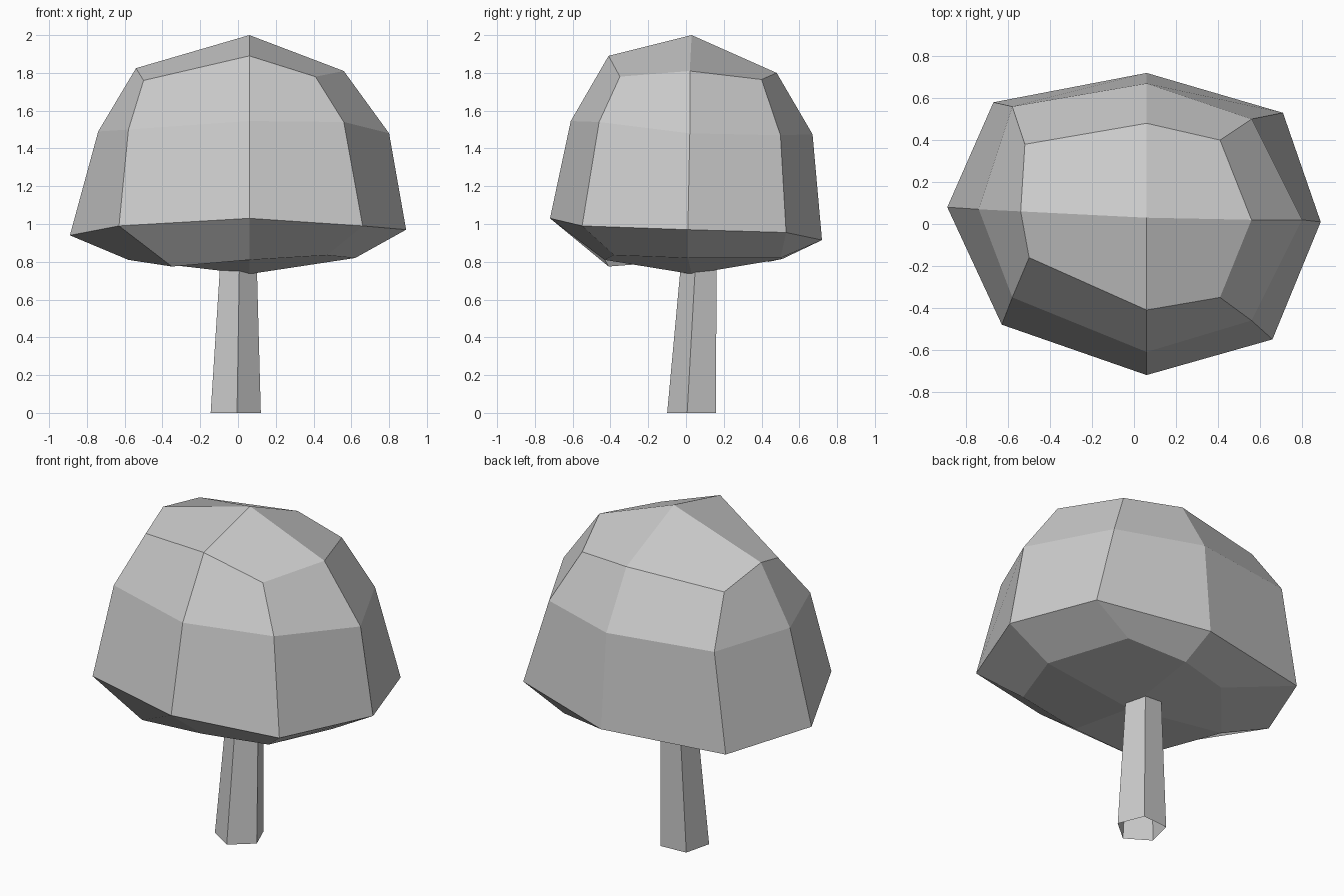
import bpy
import bmesh
from math import cos, sin, radians

cube = bpy.data.objects.get("Cube")
if cube:
    bpy.data.objects.remove(cube, do_unlink=True)

# One plain grey for the whole model
grey = bpy.data.materials.new("plain_grey")
grey.use_nodes = True
grey.diffuse_color = (0.6, 0.6, 0.6, 1)
shader = next(n for n in grey.node_tree.nodes if n.type == 'BSDF_PRINCIPLED')
shader.inputs["Base Color"].default_value = grey.diffuse_color


def add_object(name, bm):
    """Turn a bmesh into a flat-shaded object with the grey material."""
    mesh = bpy.data.meshes.new(name)
    bm.to_mesh(mesh)
    bm.free()
    mesh.materials.append(grey)
    obj = bpy.data.objects.new(name, mesh)
    bpy.context.collection.objects.link(obj)
    return obj


def loft(bm, rings):
    """Bridge successive rings of points with quads; return the vertex rings."""
    loops = [[bm.verts.new(point) for point in ring] for ring in rings]
    for low, high in zip(loops, loops[1:]):
        count = len(low)
        for i in range(count):
            j = (i + 1) % count
            bm.faces.new((low[i], low[j], high[j], high[i]))
    return loops


def quad_cap(bm, loop, centre, upward):
    """Close an eight-sided ring with four quads meeting at a centre point."""
    middle = bm.verts.new(centre)
    for i in range(0, len(loop), 2):
        corners = [middle, loop[i], loop[i + 1], loop[(i + 2) % len(loop)]]
        bm.faces.new(corners if upward else corners[::-1])


# Crown: irregular eight-sided rings, each counter-clockwise from +x
underside = [(.62, .01, .82), (.46, .5, .82), (.06, .51, .815), (-.25, .44, .8),
             (-.58, .05, .81), (-.35, -.41, .775), (.06, -.43, .81), (.47, -.38, .835)]
brim = [(.89, .01, .97), (.71, .53, .955), (.06, .72, .915), (-.67, .58, .905),
        (-.89, .08, .94), (-.63, -.48, .99), (.06, -.72, 1.03), (.66, -.55, .99)]
shoulder = [(.8, .02, 1.48), (.56, .5, 1.47), (.06, .67, 1.475), (-.58, .56, 1.49),
            (-.74, .07, 1.49), (-.58, -.35, 1.5), (.06, -.61, 1.545), (.56, -.46, 1.54)]
upper = [(.56, .02, 1.81), (.41, .4, 1.765), (.06, .48, 1.8), (-.52, .38, 1.765),
         (-.54, .06, 1.825), (-.5, -.16, 1.76), (.06, -.41, 1.89), (.41, -.35, 1.78)]

bm = bmesh.new()
loops = loft(bm, [underside, brim, shoulder, upper])
quad_cap(bm, loops[0], (.06, .03, .735), upward=False)
quad_cap(bm, loops[-1], (.06, .03, 2), upward=True)
add_object("crown", bm)


# Trunk: leaning, tapered, open five-sided tube
def pentagon(x, y, z, radius):
    angles = [radians(58 + 72 * i) for i in range(5)]
    return [(x + radius * cos(a), y + radius * sin(a), z) for a in angles]


bm = bmesh.new()
loft(bm, [pentagon(-.015, .04, 0, .14), pentagon(0, .074, .77, .103)])
add_object("trunk", bm)
